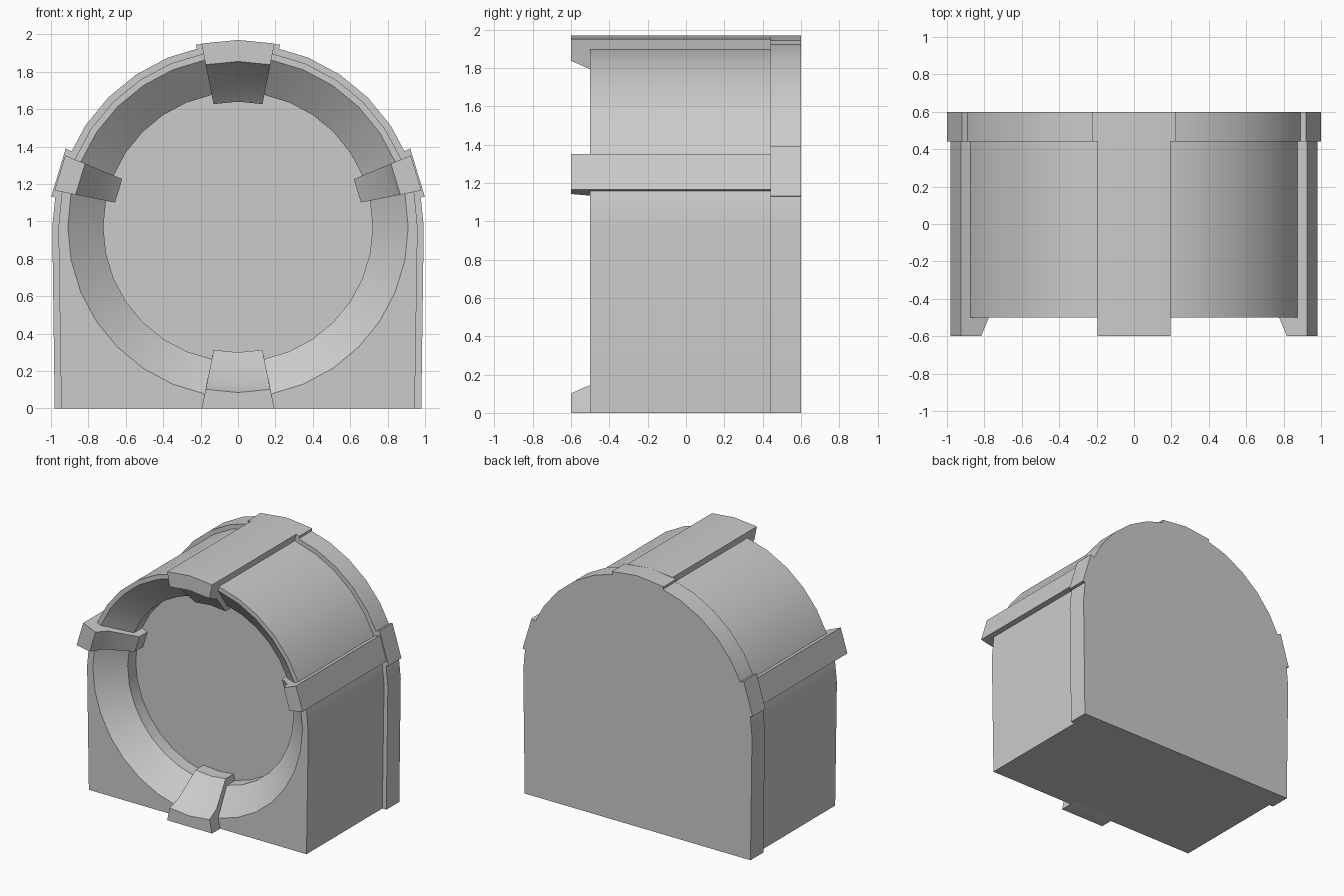
import bpy, bmesh
from math import sin, cos, radians

if "Cube" in bpy.data.objects:
    bpy.data.objects.remove(bpy.data.objects["Cube"])

CZ = 0.97            # height of the round opening's centre
STEP = 360 / 32      # facet angle of all round parts


def finish(name, bm):
    bmesh.ops.recalc_face_normals(bm, faces=bm.faces)
    mesh = bpy.data.meshes.new(name)
    bm.to_mesh(mesh)
    bm.free()
    ob = bpy.data.objects.new(name, mesh)
    bpy.context.collection.objects.link(ob)
    return ob


def loft(name, rings, closed=False):
    """Skin equal-length rings; cap the two ends unless closed."""
    bm = bmesh.new()
    vs = [[bm.verts.new(p) for p in ring] for ring in rings]
    n = len(vs[0])
    for a, b in zip(vs, vs[1:]):
        for i in range(n):
            j = (i + 1) % n
            bm.faces.new((a[i], a[j], b[j], b[i]))
    bm.faces.new(vs[0])
    bm.faces.new(vs[-1])
    return finish(name, bm)


def smooth(ob):
    bpy.ops.object.select_all(action='DESELECT')
    ob.select_set(True)
    bpy.context.view_layer.objects.active = ob
    bpy.ops.object.shade_smooth_by_angle(angle=radians(30))


def arch(foot, side, radius, y):
    """Arched outline with slightly tapering legs."""
    pts = [(foot, y, 0), (side, y, CZ)]
    for i in range(1, 16):
        a = radians(i * STEP)
        r = side if i in (1, 15) else radius
        pts.append((r * cos(a), y, CZ + r * sin(a)))
    return pts + [(-side, y, CZ), (-foot, y, 0)]


def circle(r, y):
    return [(r * cos(radians(i * STEP)), y, CZ + r * sin(radians(i * STEP)))
            for i in range(32)]


def sector(name, profile, angles):
    """Sweep a (y, radius) profile around the opening, never below the ground."""
    rings = []
    for a in map(radians, angles):
        rings.append([(r * cos(a), y, max(0, CZ + r * sin(a))) for y, r in profile])
    smooth(loft(name, rings))


# Arched body and its larger back flange
body = loft("body", [arch(0.945, 0.96, 0.945, y) for y in (-0.5, 0.45)])
flange = loft("back_flange", [arch(0.98, 0.993, 0.98, y) for y in (0.44, 0.6)])

# Round recess: sloping funnel, short wall, flat floor
cutter = loft("recess_cutter", [circle(r, y) for r, y in
              ((0.94, -0.525), (0.91, -0.5), (0.72, -0.34), (0.72, -0.24))])
mod = body.modifiers.new("recess", 'BOOLEAN')
mod.object = cutter
mod.operation = 'DIFFERENCE'
mod.solver = 'EXACT'
bpy.context.view_layer.objects.active = body
bpy.ops.object.modifier_apply(modifier="recess")
bpy.data.objects.remove(cutter)
smooth(body)
smooth(flange)

# Ribs that hook over the front rim into the recess
hook = [(-0.6, 1.0), (-0.6, 0.885), (-0.5, 0.84), (-0.34, 0.67), (-0.24, 0.67), (-0.23, 0.9)]
rib = hook + [(0.445, 0.9), (0.445, 1.0)]
sector("top_rib", rib, (90 - STEP, 90, 90 + STEP))
sector("right_rib", rib, (STEP, 2 * STEP))
sector("left_rib", rib, (180 - 2 * STEP, 180 - STEP))
sector("bottom_hook", hook[:-1] + [(-0.23, 0.67), (-0.23, 0.9), (-0.45, 1.0)],
       (270 - STEP, 270, 270 + STEP))

# Wider rib ends on the back flange
def rib_end(r):
    return [(0.44, 0.9), (0.44, r), (0.6, r), (0.6, 0.9)]

sector("top_rib_end", rib_end(1.0), (77, 90, 103))
sector("right_rib_end", rib_end(1.012), (9.2, 24.5))
sector("left_rib_end", rib_end(1.012), (155.5, 170.8))
